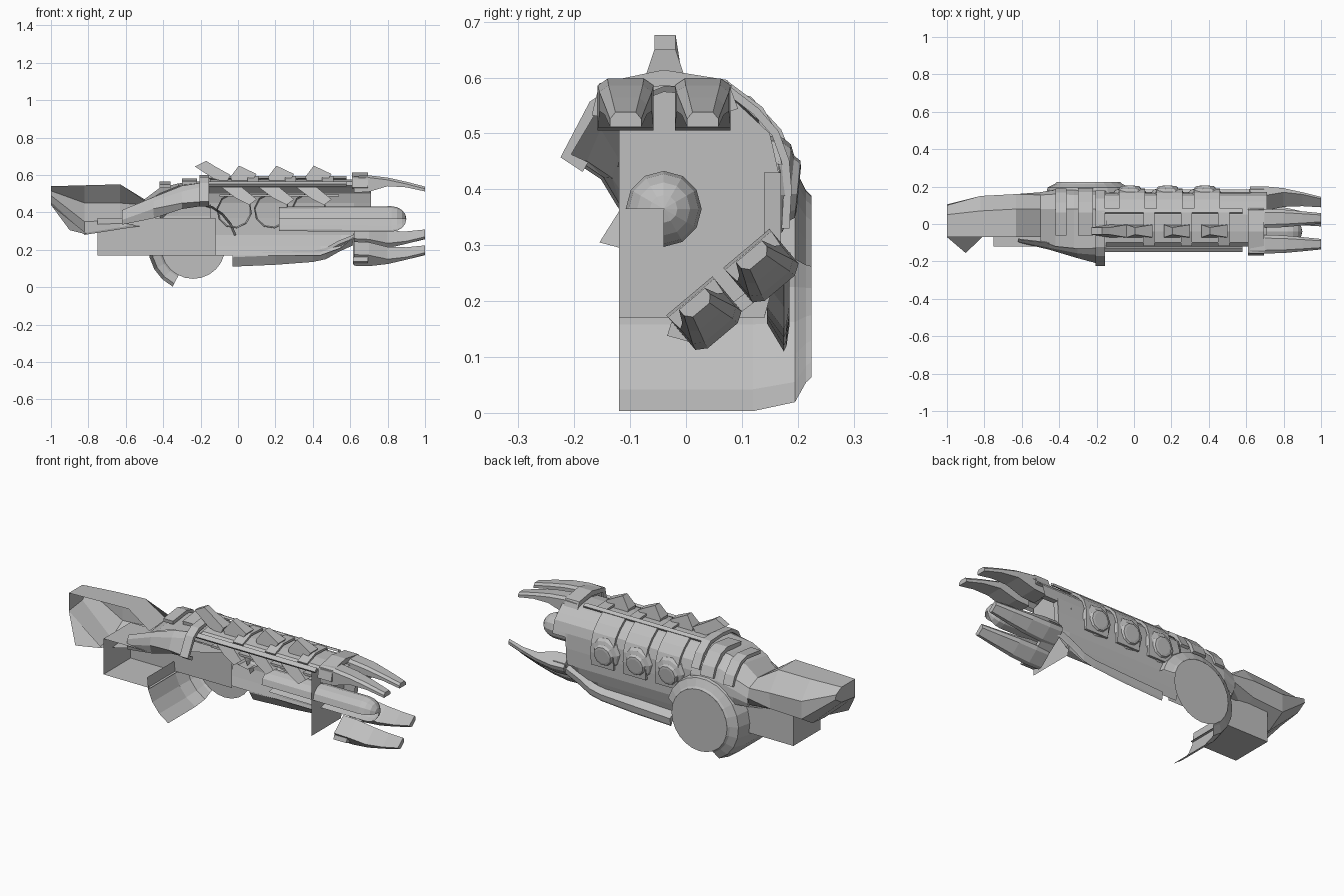
import bpy, math
from mathutils import Matrix, Vector

if "Cube" in bpy.data.objects:
    bpy.data.objects.remove(bpy.data.objects["Cube"])

grey = bpy.data.materials.new("plain grey")
grey.diffuse_color = (0.52, 0.52, 0.52, 1)
grey.use_nodes = True
grey.node_tree.nodes["Principled BSDF"].inputs["Base Color"].default_value = grey.diffuse_color


def make(name, verts, faces, thick=0):
    me = bpy.data.meshes.new(name)
    me.from_pydata([tuple(v) for v in verts], [], faces)
    me.validate()
    me.materials.append(grey)
    ob = bpy.data.objects.new(name, me)
    bpy.context.collection.objects.link(ob)
    if thick:
        m = ob.modifiers.new("thickness", "SOLIDIFY")
        m.thickness = thick
        m.offset = 0
    return ob


def loft(name, rows, closed=False, cap0=False, cap1=False, thick=0):
    n = len(rows[0])
    verts = [p for r in rows for p in r]
    faces = []
    for i in range(len(rows) - 1):
        for j in range(n if closed else n - 1):
            k = (j + 1) % n
            faces.append((i * n + j, i * n + k, (i + 1) * n + k, (i + 1) * n + j))
    if cap0:
        faces.append(tuple(range(n))[::-1])
    if cap1:
        faces.append(tuple(range((len(rows) - 1) * n, len(rows) * n)))
    return make(name, verts, faces, thick)


def band(name, x0, x1, line, thick):
    # strip that follows a (y, z) line
    return loft(name, [[(x, y, z) for y, z in line] for x in (x0, x1)], thick=thick)


def rings(name, centre, axis, prof, sides):
    # lathe of (distance along axis, radius) points
    ax = Vector(axis).normalized()
    u = ax.orthogonal().normalized()
    w = ax.cross(u)
    ang = [math.tau * (i + .5) / sides for i in range(sides)]
    rows = [[Vector(centre) + ax * d + (u * math.cos(a) + w * math.sin(a)) * r for a in ang]
            for d, r in prof]
    return loft(name, rows, closed=True, cap1=True)


# main body: half shell, open at the front
section = [(-.12, .545), (-.10, .565), (-.04, .575), (.05, .575), (.08, .565), (.12, .53),
           (.15, .50), (.165, .45), (.17, .37), (.17, .28), (.155, .22), (.14, .17)]
rows = [[(x, y, max(z, low)) for y, z in section]
        for x, low in ((-.15, .17), (.44, .17), (.55, .21), (.62, .27), (.63, .43), (.71, .43))]
loft("body_shell", rows)

# arched ribs, round side pods, roof ribs and front spikes
arch = [(.07, .582), (.125, .54), (.16, .50), (.178, .45), (.182, .40), (.178, .33)]
for i in range(3):
    x = .2 * i - .01
    band("arch_rib", x - .07, x + .07, arch, .014)
    rings("side_pod", (x - .01, .15, .405), (0, 1, -.1),
          [(-.05, .095), (.015, .09), (.03, .08), (.038, .06), (.05, .052), (.052, .04)], 10)
    band("roof_rib", x + .06, x + .12, [(-.115, .56), (-.04, .59), (.06, .585)], .012)
    spike = [(x - .08, .535), (x + .03, .535), (x + .11, .47), (x + .07, .44), (x, .475)]
    loft("front_spike", [[(px, y - (.5 - pz) * .3, pz) for px, pz in spike]
                         for y in (-.105, -.06)], closed=True, cap0=True, cap1=True)


# spine fins on the roof
def fin(pts):
    rows = [[(x, -.0375 + k * (.019 if z > .62 else .034), z) for x, z in pts] for k in (-1, 1)]
    loft("spine_fin", rows, closed=True, cap0=True, cap1=True)


fin([(-.23, .645), (-.17, .676), (-.13, .65), (-.04, .60), (-.06, .56), (-.13, .58)])
for i in range(3):
    x = .2 * i
    fin([(x - .04, .59), (x + .005, .65), (x + .10, .605), (x + .07, .56), (x - .03, .56)])

# long rails along the roof edges
band("front_rail", -.17, .58, [(-.145, .545), (-.125, .56)], .014)
band("back_rail", -.17, .58, [(.06, .59), (.08, .58)], .012)
band("inner_plate", -.1, .54, [(-.095, .491), (.015, .491)], .012)

# curved lower rail
path = [(-.03, .11, .18), (.20, .12, .19), (.40, .135, .195), (.47, .15, .21),
        (.54, .19, .25), (.64, .235, .29)]
loft("lower_rail", [[(x, .175, b), (x, .18, b + .01), (x, .185, (b + t) / 2 + .01),
                     (x, .145, t), (x, .145, t - .02)] for x, b, t in path],
     closed=True, cap0=True, cap1=True)


# stock and rear housing: open shell
def st(x, *p):
    return [(x, y, z) for y, z in p]


loft("stock_shell", [
    st(-1, (-.07, .54), (.05, .54), (.10, .515), (.105, .49), (.05, .455), (-.07, .44)),
    st(-.82, (-.07, .545), (.07, .545), (.15, .45), (.15, .35), (.05, .29), (-.06, .28)),
    st(-.63, (-.07, .55), (.08, .55), (.16, .45), (.155, .36), (.08, .32), (-.02, .31)),
    st(-.50, (-.07, .46), (.08, .47), (.155, .44), (.17, .39), (.16, .35), (.14, .33))], cap0=True)
loft("rear_housing", [
    st(-.50, (-.09, .45), (.08, .47), (.155, .44), (.17, .39), (.17, .36), (.15, .33)),
    st(-.42, (-.12, .50), (.08, .53), (.16, .47), (.18, .42), (.185, .38), (.18, .34)),
    st(-.32, (-.13, .54), (.08, .555), (.155, .50), (.18, .44), (.185, .38), (.18, .34)),
    st(-.15, (-.13, .56), (.08, .57), (.155, .50), (.175, .44), (.18, .38), (.175, .32))])
make("stock_flap", [(-1, -.07, .44), (-.9, -.155, .305), (-.8, -.06, .28)], [(0, 1, 2)])
hump = [(-.06, .555), (.06, .57), (.11, .555), (.16, .50), (.18, .45)]
band("housing_hump", -.42, -.36, [(y, z - .015) for y, z in hump], .02)
band("housing_hump", -.30, -.22, hump, .025)

# front lip sweeping up to the collar
loft("front_lip", [
    st(-.62, (-.08, .41), (-.09, .39), (-.095, .36), (-.09, .335)),
    st(-.45, (-.10, .48), (-.125, .46), (-.135, .42), (-.12, .37)),
    st(-.30, (-.13, .54), (-.155, .51), (-.18, .45), (-.15, .42)),
    st(-.17, (-.13, .56), (-.165, .54), (-.215, .46), (-.18, .44))], thick=.006)
band("rear_collar", -.205, -.155, [(-.18, .44), (-.215, .46), (-.165, .55), (-.12, .58),
                                   (-.03, .59), (.07, .585), (.13, .54), (.17, .47)], .02)

# rear box: end, top, back and underside, open at the front
X0, X1, Y0, Y1, Z0, Z1 = -.75, -.12, -.12, .12, .17, .37
make("rear_box", [(X0, Y0, Z0), (X0, Y0, Z1), (X0, Y1, Z0), (X0, Y1, Z1), (X1, Y1, Z0),
                  (X1, Y1, Z1), (-.47, Y0, Z1), (-.46, Y0, Z0), (-.46, Y1, Z0)],
     [(0, 1, 3, 2), (2, 3, 5, 4), (1, 6, 5, 3), (0, 2, 8, 7)])

# big wheel on the back and its partial guard
cx, cz = -.24, .217


def arc(r, y, a0, a1, n):
    return [(cx + r * math.cos(math.radians(a0 + (a1 - a0) * i / n)), y,
             cz + r * math.sin(math.radians(a0 + (a1 - a0) * i / n))) for i in range(n + 1)]


make("wheel_disc", arc(.172, .225, 0, 360, 24)[:-1], [tuple(range(24))])
loft("wheel_rim", [arc(r, y, 15, 243, 14) for r, y in
                   ((.172, .225), (.182, .215), (.222, .195), (.24, .12))])
loft("wheel_guard", [arc(.24, y, 178, 243, 4) for y in (.12, -.12)])

# barrel with a round nose and one quarter left open
prof = [(.22, .065), (.82, .068)] + [(.82 + .08 * math.sin(a), .068 * math.cos(a))
                                     for a in (.4, .8, 1.2, 1.56)]
loft("barrel", [[(x, -.04 + r * math.cos(math.radians(a)), .365 + r * math.sin(math.radians(a)))
                 for a in range(-90, 181, 30)] for x, r in prof])

# bulkhead wall the barrel passes through, and the nose collars
wall = [(-.12, .17), (-.12, .545), (-.04, .575), (.08, .565), (.15, .50), (.168, .42),
        (.17, .28), (.14, .17)]
make("bulkhead", [(.54, y, z) for y, z in wall], [tuple(range(len(wall)))])
band("upper_collar", .61, .695, [(-.155, .53), (-.145, .58), (-.04, .60), (.065, .585), (.08, .54)], .028)
band("lower_collar", .615, .695, [(-.03, .15), (.02, .135), (.165, .245), (.175, .29)], .025)


# four claws: tapered blades, built flat then placed round the nose
def claw(name, y, z, turn, wide):
    rot = Matrix.Rotation(math.radians(turn), 3, "X")
    rows = []
    for x, b, t, w in ((.62, -.045, .045, .05), (.70, -.04, .048, .05), (.80, -.010, .036, .047),
                       (.90, -.016, .014, .038), (1.0, -.038, -.012, .028)):
        w *= wide
        ring = [(-w, b), (w, b), (w, t - .012), (w * .65, t), (-w * .65, t), (-w, t - .012)]
        rows.append([rot @ Vector((0, p, q)) + Vector((x, y, z)) for p, q in ring])
    loft(name, rows, closed=True, cap0=True, cap1=True)


claw("upper_claw", -.108, .55, 0, 1)
claw("upper_claw", .03, .55, 0, 1)
claw("lower_claw", .137, .26, 220, 1.08)
claw("lower_claw", .035, .175, 220, 1.08)
